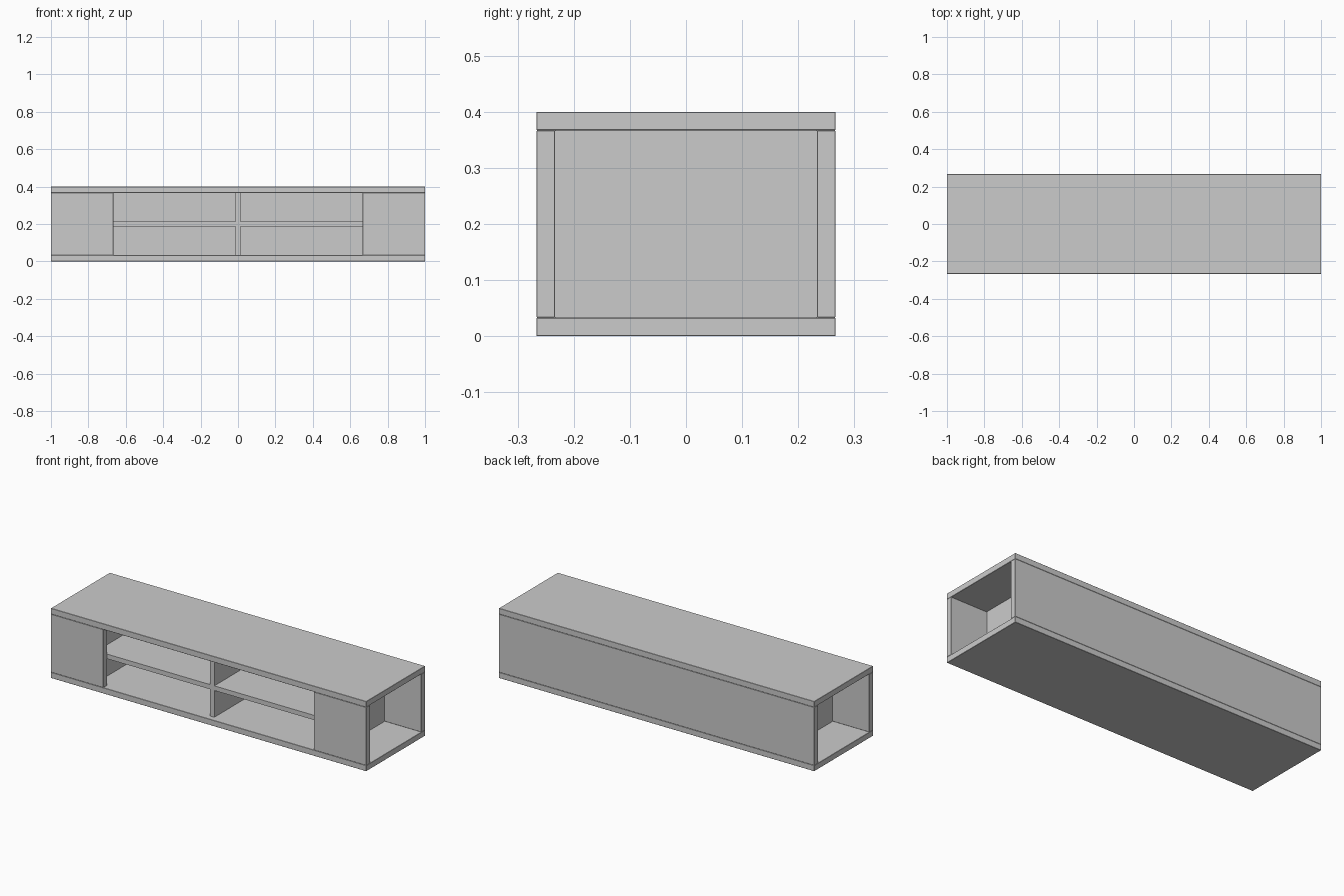
import bpy

if "Cube" in bpy.data.objects:
    bpy.data.objects.remove(bpy.data.objects["Cube"])


def board(name, x, y, z, bevel=0.0):
    """Box spanning the (min, max) ranges x, y, z, with optional eased edges."""
    spans = (x, y, z)
    bpy.ops.mesh.primitive_cube_add(size=1, location=[(a + b) / 2 for a, b in spans])
    ob = bpy.context.object
    ob.name = name
    ob.scale = [b - a for a, b in spans]
    bpy.ops.object.transform_apply(location=False, rotation=False, scale=True)
    if bevel:
        mod = ob.modifiers.new("eased_edges", 'BEVEL')
        mod.width = bevel
        mod.segments = 1
    return ob


W, D, H = 1.0, 0.2667, 0.4      # half width, half depth, height
T = 0.0333                      # main board thickness
S = 0.0267                      # shelf thickness
EASE = 0.0013
inner_y = (-D + T, D - T)
inner_z = (T, H - T)
shelf_z = (0.2 - S / 2, 0.2 + S / 2)

# Top, bottom and back boards
board("bottom_board", (-W, W), (-D, D), (0, T), EASE)
board("top_board", (-W, W), (-D, D), (H - T, H), EASE)
board("back_panel", (-W, W), (D - T, D), inner_z, EASE)

# Front end panels and the partitions behind them, mirrored left and right
for side, s in (("left", -1), ("right", 1)):
    board(side + "_front_panel", sorted((s * 0.6667, s * W)), (-D, -D + T), inner_z, EASE)
    board(side + "_partition", sorted((s * 0.7333, s * 0.7667)), inner_y, inner_z)

# Middle shelf with the centre divider above and below it
board("shelf", (-0.7333, 0.7333), inner_y, shelf_z)
board("lower_divider", (-S / 2, S / 2), inner_y, (T, shelf_z[0]))
board("upper_divider", (-S / 2, S / 2), inner_y, (shelf_z[1], H - T))
